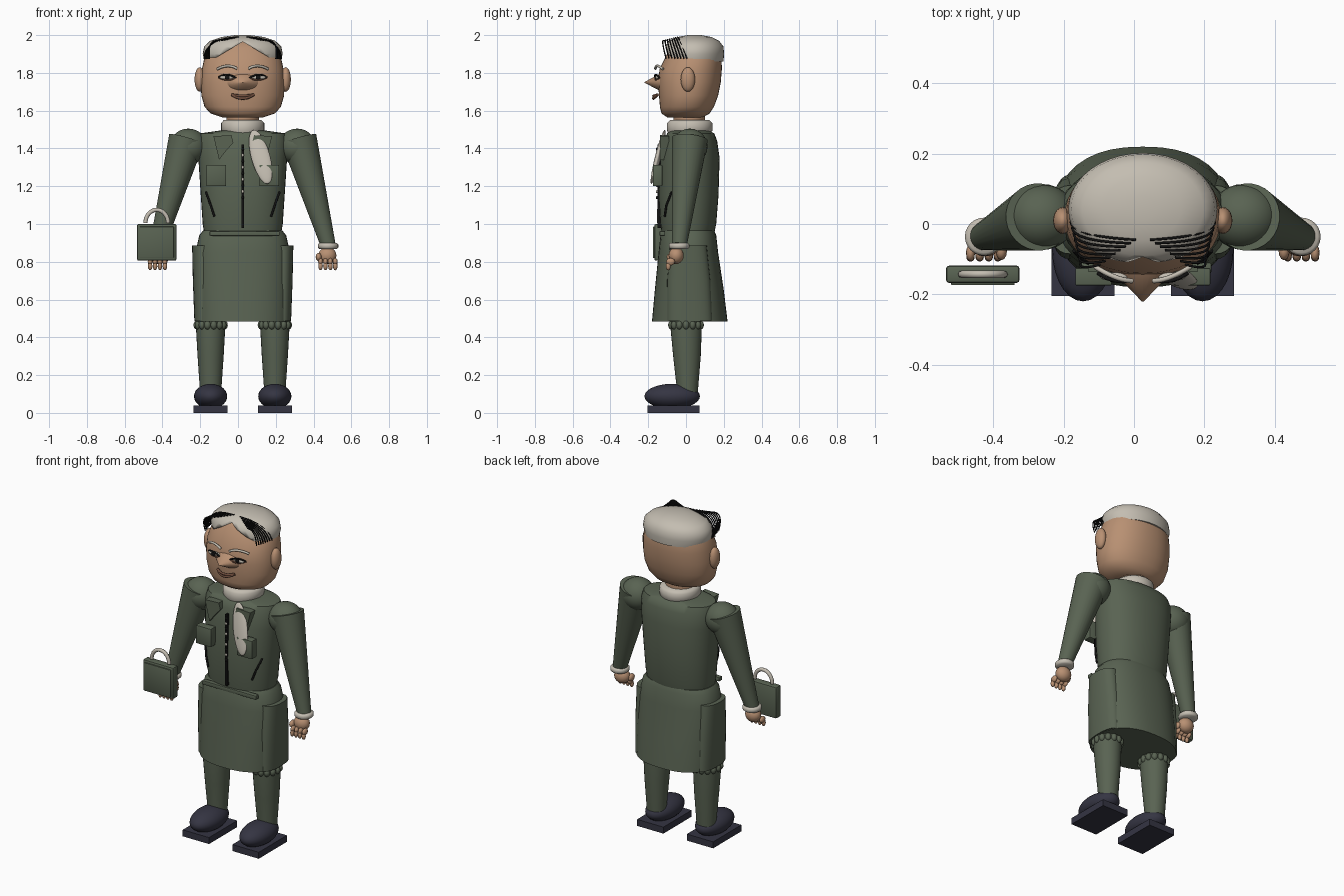
import bpy, bmesh, math
from mathutils import Vector, Matrix, Euler

old = bpy.data.objects.get("Cube")
if old:
    bpy.data.objects.remove(old, do_unlink=True)

MID = 0.025  # centre line of the figure
SIDES = ((-1, "right"), (1, "left"))


def material(name, r, g, b):
    m = bpy.data.materials.new(name)
    m.use_nodes = True
    m.diffuse_color = (r, g, b, 1)
    shader = m.node_tree.nodes["Principled BSDF"]
    shader.inputs["Base Color"].default_value = (r, g, b, 1)
    shader.inputs["Roughness"].default_value = 0.8
    return m


GREEN = material("olive_cloth", 0.1, 0.125, 0.085)
SKIN = material("skin", 0.48, 0.28, 0.17)
GREY = material("pale_grey", 0.55, 0.51, 0.44)
NAVY = material("dark_navy", 0.035, 0.035, 0.055)
BLACK = material("black", 0.006, 0.006, 0.006)
LIP = material("lip_brown", 0.17, 0.08, 0.05)


def finish(name, bm, mat, angle=40):
    bmesh.ops.recalc_face_normals(bm, faces=bm.faces)
    mesh = bpy.data.meshes.new(name)
    bm.to_mesh(mesh)
    bm.free()
    mesh.materials.append(mat)
    obj = bpy.data.objects.new(name, mesh)
    bpy.context.collection.objects.link(obj)
    bpy.ops.object.select_all(action='DESELECT')
    obj.select_set(True)
    bpy.context.view_layer.objects.active = obj
    bpy.ops.object.shade_smooth_by_angle(angle=math.radians(angle))
    return obj


def loft(name, sections, mat, cx=MID, power=1.0, sides=40):
    """Sections are (height, half width, front y, back y)."""
    bm = bmesh.new()
    rings = []
    for z, rx, front, back in sections:
        ring = []
        for i in range(sides):
            a = math.tau * i / sides
            c, s = math.cos(a), math.sin(a)
            x = cx + rx * math.copysign(abs(c) ** power, c)
            y = (front + back) / 2 + (back - front) / 2 * math.copysign(abs(s) ** power, s)
            ring.append(bm.verts.new((x, y, z)))
        rings.append(ring)
    for low, high in zip(rings, rings[1:]):
        for i in range(sides):
            j = (i + 1) % sides
            bm.faces.new((low[i], low[j], high[j], high[i]))
    bm.faces.new(rings[0])
    bm.faces.new(rings[-1])
    return finish(name, bm, mat, 50)


def ball(name, loc, radii, mat, rot=(0, 0, 0), detail=20):
    bm = bmesh.new()
    bmesh.ops.create_uvsphere(bm, u_segments=detail, v_segments=detail // 2, radius=1)
    bm.transform(Matrix.LocRotScale(Vector(loc), Euler(rot), Vector(radii)))
    return finish(name, bm, mat, 80)


def box(name, loc, size, mat, bevel=0.0):
    bm = bmesh.new()
    bmesh.ops.create_cube(bm, size=1)
    bm.transform(Matrix.LocRotScale(Vector(loc), None, Vector(size)))
    if bevel:
        bmesh.ops.bevel(bm, geom=bm.edges[:], offset=bevel, segments=2,
                        profile=0.5, affect='EDGES')
    return finish(name, bm, mat, 30)


def cone(name, start, end, r1, r2, mat):
    start, end = Vector(start), Vector(end)
    axis = end - start
    bm = bmesh.new()
    bmesh.ops.create_cone(bm, cap_ends=True, segments=28, radius1=r1,
                          radius2=r2, depth=axis.length)
    turn = axis.to_track_quat('Z', 'Y')
    bm.transform(Matrix.LocRotScale((start + end) / 2, turn, None))
    return finish(name, bm, mat)


def tube(name, points, radius, mat):
    data = bpy.data.curves.new(name, 'CURVE')
    data.dimensions = '3D'
    data.bevel_depth = radius
    data.bevel_resolution = 2
    data.use_fill_caps = True
    line = data.splines.new('POLY')
    line.points.add(len(points) - 1)
    for p, co in zip(line.points, points):
        p.co = (*co, 1)
    data.materials.append(mat)
    obj = bpy.data.objects.new(name, data)
    bpy.context.collection.objects.link(obj)


def bend(a, b, c, steps=10):
    """Points of a quadratic arc from a to c pulled towards b."""
    a, b, c = Vector(a), Vector(b), Vector(c)
    ts = [i / steps for i in range(steps + 1)]
    return [a * (1 - t) ** 2 + b * 2 * t * (1 - t) + c * t * t for t in ts]


def prism(name, outline, front, back, mat):
    bm = bmesh.new()
    rows = [[bm.verts.new((x, y, z)) for x, z in outline] for y in (front, back)]
    for row in rows:
        bm.faces.new(row)
    for i in range(len(outline)):
        j = (i + 1) % len(outline)
        bm.faces.new((rows[0][i], rows[0][j], rows[1][j], rows[1][i]))
    return finish(name, bm, mat, 20)


# Clothes, neck and head
loft("skirt", [(0.485, 0.25, -0.18, 0.22), (0.65, 0.255, -0.165, 0.2),
               (0.85, 0.25, -0.145, 0.17), (0.94, 0.23, -0.135, 0.16),
               (0.965, 0.21, -0.125, 0.15)], GREEN, power=0.85)
loft("jacket", [(0.93, 0.2, -0.125, 0.145), (1.0, 0.212, -0.135, 0.16),
                (1.15, 0.222, -0.145, 0.172), (1.35, 0.235, -0.135, 0.178),
                (1.44, 0.238, -0.115, 0.165), (1.48, 0.225, -0.1, 0.15),
                (1.495, 0.12, -0.08, 0.12)], GREEN, power=0.9)
loft("collar", [(1.48, 0.105, -0.095, 0.13), (1.495, 0.114, -0.1, 0.14),
                (1.535, 0.114, -0.1, 0.14), (1.55, 0.1, -0.085, 0.125)], GREY)
loft("neck", [(1.5, 0.085, -0.065, 0.1), (1.62, 0.085, -0.065, 0.1)], SKIN)
loft("head", [(1.565, 0.11, -0.1, 0.09), (1.585, 0.17, -0.13, 0.125),
              (1.62, 0.202, -0.138, 0.148), (1.68, 0.219, -0.143, 0.17),
              (1.75, 0.222, -0.148, 0.184), (1.82, 0.216, -0.14, 0.19),
              (1.88, 0.203, -0.11, 0.188), (1.93, 0.175, -0.085, 0.175),
              (1.965, 0.13, -0.05, 0.14), (1.98, 0.06, 0, 0.1)], SKIN, power=0.92)

# Hair cap with a peaked notch over the forehead
hair = loft("hair", [(1.86, 0.2, -0.115, 0.198), (1.9, 0.212, -0.118, 0.202),
                     (1.94, 0.204, -0.112, 0.198), (1.97, 0.172, -0.09, 0.175),
                     (1.99, 0.11, -0.045, 0.135), (2.0, 0.04, 0.01, 0.08)], GREY)
notch = prism("notch_cutter", [(MID, 1.965), (MID + 0.21, 1.84), (MID - 0.21, 1.84)],
              -0.4, -0.01, GREY)
notch.hide_render = True
cut = hair.modifiers.new("notch", 'BOOLEAN')
cut.operation = 'DIFFERENCE'
cut.object = notch
bpy.context.view_layer.objects.active = hair
bpy.ops.object.modifier_apply(modifier=cut.name)
bpy.data.objects.remove(notch, do_unlink=True)

# Nose and mouth
bm = bmesh.new()
bmesh.ops.create_cone(bm, cap_ends=True, segments=24, radius1=1, radius2=0.03, depth=1)
bm.transform(Matrix.LocRotScale(Vector((MID, -0.17, 1.75)), Euler((math.pi / 2, 0, 0)),
                                Vector((0.1, 0.055, 0.1))))
finish("nose", bm, SKIN, 80)
for name, bow, mat, thick in (("upper_lip", 1.672, LIP, 0.007),
                              ("lower_lip", 1.645, LIP, 0.008),
                              ("mouth_line", 1.66, BLACK, 0.004)):
    tube(name, bend((MID - 0.058, -0.15, 1.685), (MID, -0.195, bow),
                    (MID + 0.058, -0.15, 1.685)), thick, mat)

for s, side in SIDES:
    def at(dx, y, z):
        return (MID + s * dx, y, z)

    # Face details
    ball(side + "_ear", at(0.228, 0.01, 1.765), (0.027, 0.038, 0.065), SKIN)
    ball(side + "_eye", at(0.082, -0.15, 1.776), (0.04, 0.012, 0.012), GREY)
    ball(side + "_iris", at(0.082, -0.161, 1.776), (0.013, 0.005, 0.012), BLACK)
    tube(side + "_upper_lid", bend(at(0.035, -0.162, 1.772), at(0.085, -0.17, 1.807),
                                   at(0.128, -0.14, 1.776)), 0.005, BLACK)
    tube(side + "_lower_lid", bend(at(0.035, -0.162, 1.772), at(0.085, -0.168, 1.752),
                                   at(0.128, -0.14, 1.776)), 0.004, LIP)
    tube(side + "_eyebrow", bend(at(0.03, -0.162, 1.822), at(0.075, -0.16, 1.853),
                                 at(0.135, -0.122, 1.82)), 0.007, GREY)

    # Loose strands over the temple
    for i in range(8):
        t = i / 7
        tube(f"{side}_strand_{i}",
             bend(at(0.205 - 0.03 * t, 0.005 - 0.11 * t, 1.875),
                  at(0.2 - 0.01 * t, -0.035 - 0.1 * t, 1.985),
                  at(0.02 + 0.1 * t, -0.045 - 0.07 * t, 1.99 - 0.02 * t)), 0.0035, BLACK)

    # Arm, cuff and hand
    ball(side + "_shoulder", at(0.288, 0.02, 1.41), (0.1, 0.094, 0.095), GREEN, detail=28)
    cone(side + "_sleeve", at(0.297, 0.02, 1.45), at(0.452, -0.035, 0.89), 0.096, 0.04, GREEN)
    loft(side + "_cuff", [(0.868, 0.046, -0.082, 0.01), (0.876, 0.054, -0.09, 0.018),
                          (0.892, 0.054, -0.09, 0.018), (0.9, 0.046, -0.082, 0.01)],
         GREY, cx=MID + s * 0.452, sides=24)
    ball(side + "_palm", at(0.448, -0.052, 0.833), (0.048, 0.04, 0.045), SKIN)
    for i in range(4):
        dx = 0.412 + 0.026 * i
        ball(f"{side}_finger_{i}", at(dx, -0.082, 0.8), (0.013, 0.024, 0.02), SKIN, detail=12)
        ball(f"{side}_fingertip_{i}", at(dx, -0.094, 0.777), (0.012, 0.013, 0.022), SKIN, detail=12)
    ball(side + "_thumb", at(0.402, -0.075, 0.825), (0.016, 0.028, 0.022), SKIN, detail=12)

    # Jacket front
    box(side + "_chest_pocket", at(0.14, -0.15, 1.257), (0.104, 0.05, 0.112), GREEN, 0.004)
    prism(side + "_lapel", [(MID + s * dx, z) for dx, z in
                            ((0.155, 1.465), (0.125, 1.34), (0.09, 1.385), (0.05, 1.43), (0.06, 1.47))],
          -0.137, -0.09, GREEN)
    tube(side + "_dart", [at(0.195, -0.076, 1.17), at(0.17, -0.104, 1.1),
                          at(0.15, -0.113, 1.04)], 0.006, BLACK)

    # Hip pocket on the skirt
    loft(side + "_hip_pocket", [(0.487, 0.05, -0.1, 0.14), (0.7, 0.058, -0.1, 0.13),
                                (0.885, 0.062, -0.085, 0.11)],
         GREEN, cx=MID + s * 0.206, power=0.85, sides=28)

    # Leg with scalloped knee band
    loft(side + "_leg", [(0.07, 0.055, -0.045, 0.06), (0.14, 0.058, -0.05, 0.065),
                         (0.3, 0.069, -0.068, 0.078), (0.46, 0.078, -0.083, 0.084),
                         (0.52, 0.078, -0.083, 0.084)], GREEN, cx=MID + s * 0.17, sides=28)
    for i in range(14):
        a = math.tau * i / 14
        ball(f"{side}_scallop_{i}", at(0.17 + 0.073 * math.cos(a), 0.079 * math.sin(a), 0.465),
             (0.018, 0.018, 0.024), GREEN, detail=12)

    # Shoe
    box(side + "_sole", at(0.17, -0.067, 0.02), (0.18, 0.275, 0.04), NAVY)
    ball(side + "_shoe", at(0.17, -0.073, 0.088), (0.088, 0.147, 0.066), NAVY, detail=28)

# Front fastening, waistband and scarf
box("placket", (MID, -0.142, 1.2), (0.012, 0.02, 0.44), BLACK)
for i in range(9):
    ball(f"button_{i}", (MID, -0.153, 1.14 + 0.032 * i), (0.007, 0.007, 0.009),
         GREY if i % 2 else BLACK, detail=10)
box("waistband", (MID + 0.01, -0.125, 0.95), (0.37, 0.03, 0.025), GREEN, 0.004)
ball("scarf", (0.12, -0.148, 1.355), (0.05, 0.016, 0.152), GREY, (-0.24, -0.27, 0), 28)

# Handbag
box("bag_body", (-0.43, -0.143, 0.903), (0.21, 0.05, 0.195), GREEN, 0.01)
box("bag_flap", (-0.43, -0.17, 0.903), (0.18, 0.008, 0.165), GREEN, 0.002)
arc = [math.pi * i / 16 for i in range(17)]
tube("bag_handle", [(-0.43 + 0.06 * math.cos(a), -0.143, 1.005 + 0.07 * math.sin(a))
                    for a in arc], 0.011, GREY)
